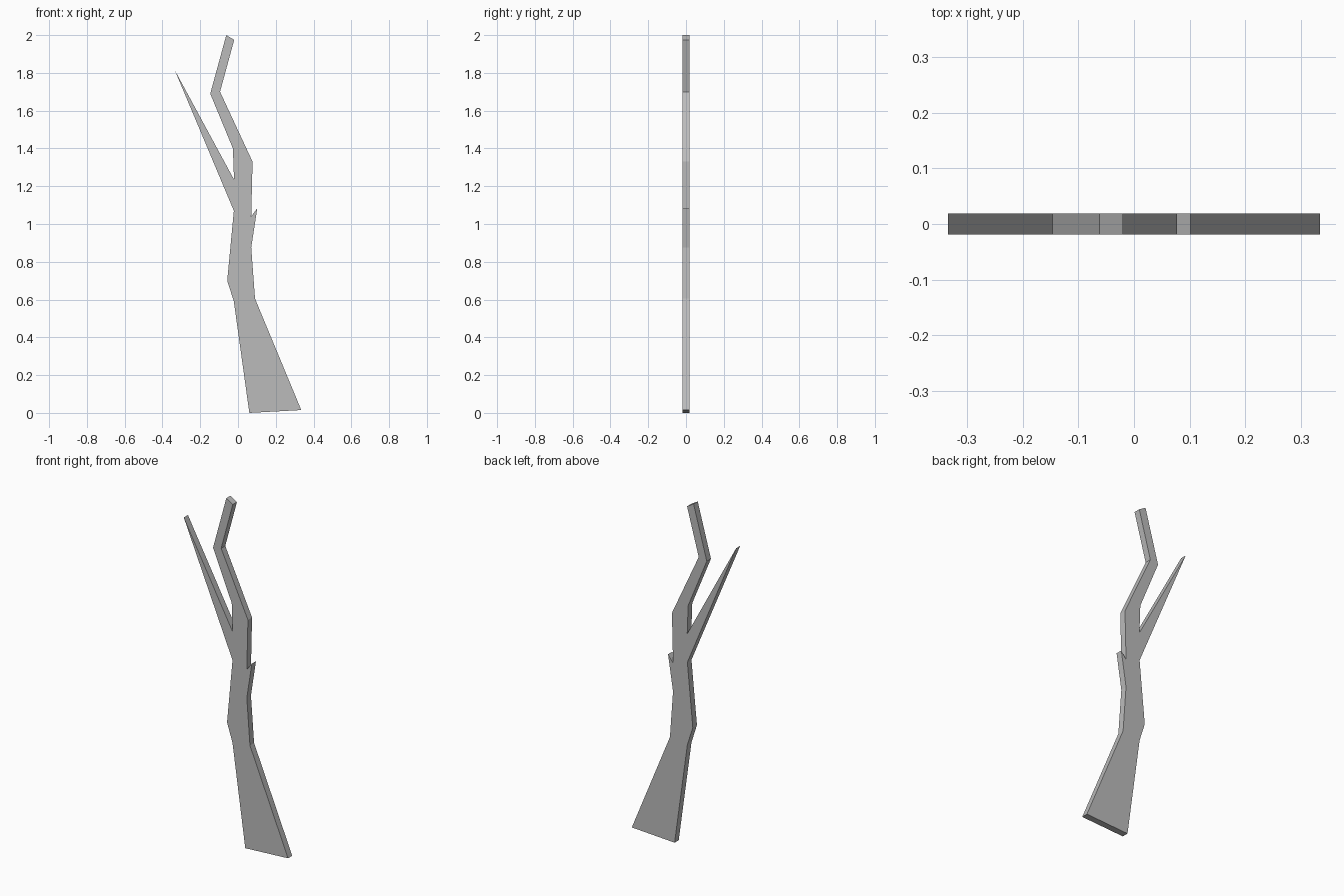
import bpy
import bmesh
from mathutils import Vector

cube = bpy.data.objects.get("Cube")
if cube:
    bpy.data.objects.remove(cube)

THICKNESS = 0.038

# Bark colour
bark = bpy.data.materials.new("plain grey")
bark.use_nodes = True
grey = (0.5, 0.5, 0.5, 1)
bark.diffuse_color = grey
bark.node_tree.nodes["Principled BSDF"].inputs["Base Color"].default_value = grey

# Silhouette, counter-clockwise from the foot
trunk_right = [(0.06, 0), (0.335, 0.015), (0.09, 0.605), (0.07, 0.875)]
twig_stub = [(0.102, 1.083), (0.07, 1.04)]
tall_branch = [(0.077, 1.33), (-0.095, 1.7), (-0.02, 1.975),
               (-0.062, 2), (-0.147, 1.69), (-0.027, 1.4)]
pointed_branch = [(-0.021, 1.235), (-0.335, 1.815), (-0.022, 1.07)]
trunk_left = [(-0.057, 0.7), (-0.022, 0.59)]
outline = trunk_right + twig_stub + tall_branch + pointed_branch + trunk_left

# Flat slab extruded from the silhouette
bm = bmesh.new()
front = bm.faces.new([bm.verts.new((x, -THICKNESS / 2, z)) for x, z in outline])
back = bmesh.ops.extrude_face_region(bm, geom=[front], use_keep_orig=True)
moved = [v for v in back["geom"] if isinstance(v, bmesh.types.BMVert)]
bmesh.ops.translate(bm, verts=moved, vec=Vector((0, THICKNESS, 0)))
bmesh.ops.recalc_face_normals(bm, faces=bm.faces)
bmesh.ops.triangulate(bm, faces=[f for f in bm.faces if len(f.verts) > 4])

mesh = bpy.data.meshes.new("bare_tree_trunk")
bm.to_mesh(mesh)
bm.free()
mesh.materials.append(bark)
tree = bpy.data.objects.new("bare_tree_trunk", mesh)
bpy.context.scene.collection.objects.link(tree)
